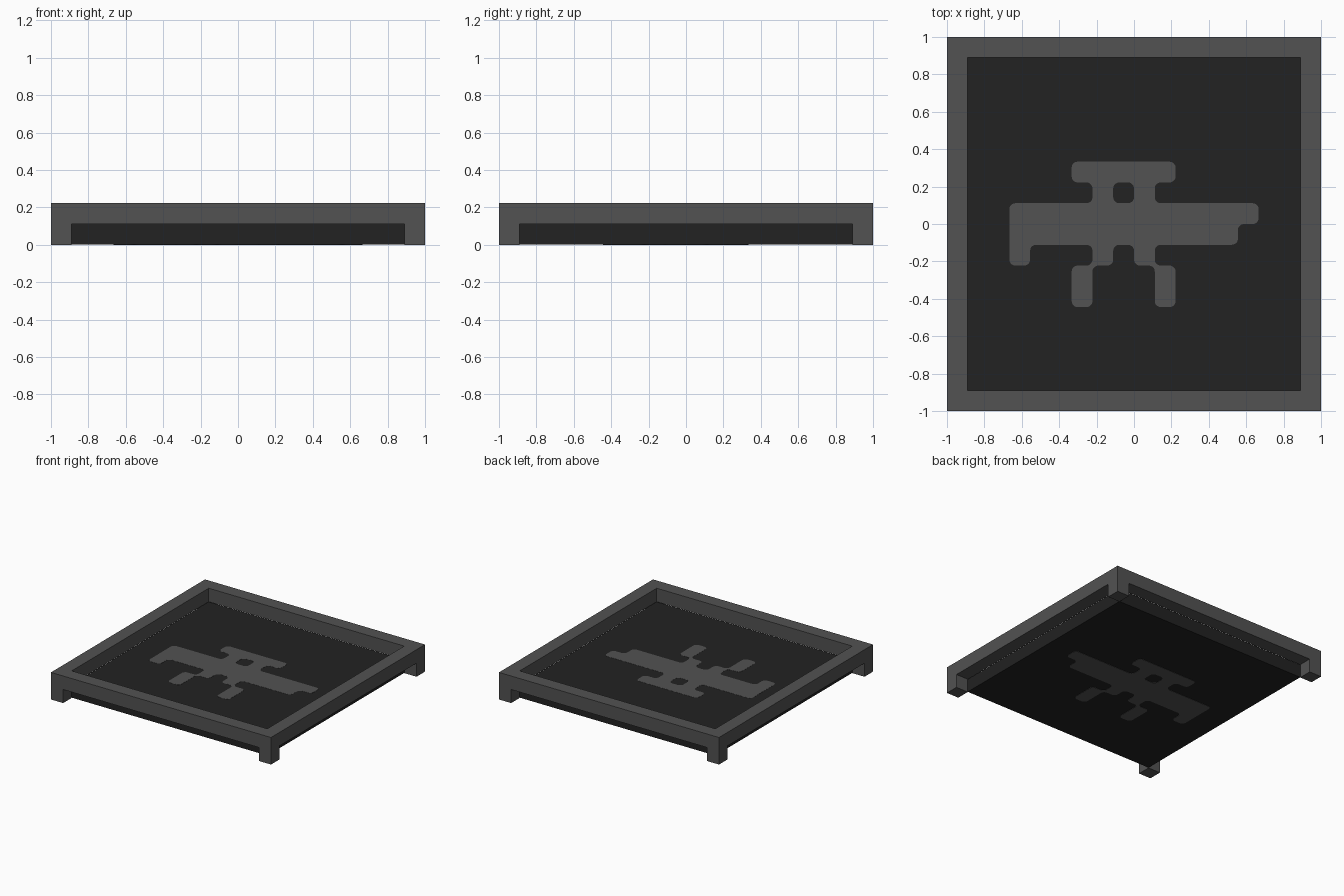
import bpy, bmesh
from math import sin, cos, pi
from mathutils import Vector

cube = bpy.data.objects.get("Cube")
if cube:
    bpy.data.objects.remove(cube, do_unlink=True)

U = 1 / 9          # module: frame width, leg size and panel thickness
R = 0.032          # corner radius of the inlay


def material(name, value):
    m = bpy.data.materials.new(name)
    m.use_nodes = True
    col = (value, value, value, 1)
    m.diffuse_color = col
    m.node_tree.nodes["Principled BSDF"].inputs["Base Color"].default_value = col
    return m


GREY = material("mid grey", 0.084)
DARK = material("charcoal", 0.016)


def finish(name, bm, mat):
    bmesh.ops.recalc_face_normals(bm, faces=bm.faces[:])
    me = bpy.data.meshes.new(name)
    bm.to_mesh(me)
    bm.free()
    me.materials.append(mat)
    ob = bpy.data.objects.new(name, me)
    bpy.context.collection.objects.link(ob)
    return ob


def box(name, lo, hi, mat):
    bm = bmesh.new()
    bmesh.ops.create_cube(bm, size=1)
    for v in bm.verts:
        v.co = [lo[i] + (v.co[i] + 0.5) * (hi[i] - lo[i]) for i in range(3)]
    return finish(name, bm, mat)


# Raised rim: a rectangular section carried round the four corners
bm = bmesh.new()
section = [(1, U), (1, 2 * U), (1 - U, 2 * U), (1 - U, U)]
rings = [[bm.verts.new((sx * r, sy * r, z)) for r, z in section]
         for sx, sy in ((1, 1), (-1, 1), (-1, -1), (1, -1))]
for i in range(4):
    a, b = rings[i], rings[(i + 1) % 4]
    for j in range(4):
        k = (j + 1) % 4
        bm.faces.new((a[j], b[j], b[k], a[k]))
finish("rim", bm, GREY)

# Corner legs
for side, sx in (("left", 1), ("right", -1)):
    for end, sy in (("front", -1), ("back", 1)):
        xs = sorted((sx, sx * (1 - U)))
        ys = sorted((sy, sy * (1 - U)))
        box(f"{end}_{side}_leg", (xs[0], ys[0], 0), (xs[1], ys[1], U), GREY)

# Floor panel, set inside the rim
box("floor_panel", (U - 1, U - 1, 0.002), (1 - U, 1 - U, U - 0.001), DARK)


def rounded(points, steps=5):
    """Round every right-angled corner of a closed outline given in modules."""
    out = []
    for i, p in enumerate(points):
        c = Vector(p) * U
        a = (Vector(points[i - 1]) * U - c).normalized() * R
        b = (Vector(points[(i + 1) % len(points)]) * U - c).normalized() * R
        for s in range(steps + 1):
            t = s / steps * pi / 2
            out.append(c + a * (1 - sin(t)) + b * (1 - cos(t)))
    return out


# Inlay: one rounded outline with a small window, passing through the panel
outline = [(-6, -2), (-5, -2), (-5, -1), (-2, -1), (-2, -2), (-3, -2), (-3, -4),
           (-2, -4), (-2, -2), (-1, -2), (-1, -1), (0, -1), (0, -2), (1, -2),
           (1, -4), (2, -4), (2, -2), (1, -2), (1, -1), (5, -1), (5, 0), (6, 0),
           (6, 1), (1, 1), (1, 2), (2, 2), (2, 3), (-3, 3), (-3, 2), (-2, 2),
           (-2, 1), (-6, 1)]
window = [(-1, 1), (-1, 2), (0, 2), (0, 1)]
curve = bpy.data.curves.new("inlay", "CURVE")
curve.dimensions = "2D"
curve.fill_mode = "BOTH"
curve.extrude = U / 2
for loop in (outline, window):
    pts = rounded(loop)
    sp = curve.splines.new("POLY")
    sp.points.add(len(pts) - 1)
    for q, p in zip(sp.points, pts):
        q.co = (p.x, p.y, 0, 1)
    sp.use_cyclic_u = True
curve.materials.append(GREY)
inlay = bpy.data.objects.new("inlay", curve)
inlay.location.z = U / 2
bpy.context.collection.objects.link(inlay)
bpy.ops.object.select_all(action="DESELECT")
inlay.select_set(True)
bpy.context.view_layer.objects.active = inlay
bpy.ops.object.convert(target="MESH")
